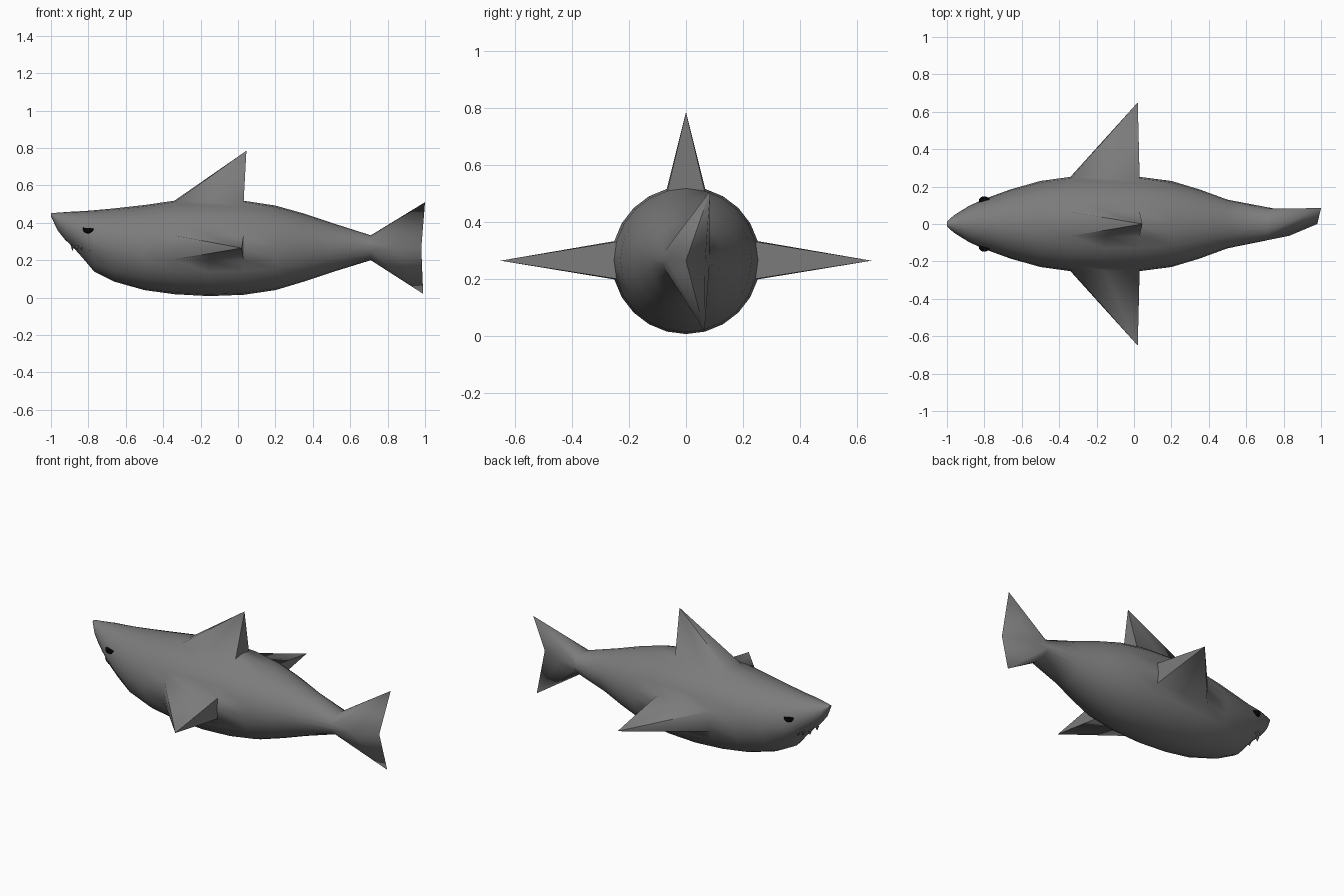
import bpy, bmesh, math
from mathutils import Vector

cube = bpy.data.objects.get("Cube")
if cube:
    bpy.data.objects.remove(cube, do_unlink=True)


def material(name, value):
    m = bpy.data.materials.new(name)
    m.use_nodes = True
    color = (value, value, value, 1)
    m.diffuse_color = color
    m.node_tree.nodes["Principled BSDF"].inputs["Base Color"].default_value = color
    return m


GREY = material("shark grey", 0.2)
BLACK = material("eye black", 0.002)
SIDES = 24
MID = 0.265


def finish(bm, name, mat, angle):
    bmesh.ops.recalc_face_normals(bm, faces=bm.faces)
    mesh = bpy.data.meshes.new(name)
    bm.to_mesh(mesh)
    bm.free()
    mesh.materials.append(mat)
    ob = bpy.data.objects.new(name, mesh)
    bpy.context.collection.objects.link(ob)
    bpy.ops.object.select_all(action="DESELECT")
    ob.select_set(True)
    bpy.context.view_layer.objects.active = ob
    bpy.ops.object.shade_smooth_by_angle(angle=math.radians(angle))
    return ob


# Body cross-sections: x, top, bottom, half width
STATIONS = [(-1, .452, .435, .012), (-.965, .454, .36, .045), (-.925, .457, .31, .07),
            (-.88, .46, .268, .098), (-.82, .463, .2, .125), (-.77, .467, .14, .145),
            (-.66, .477, .085, .185), (-.5, .495, .04, .23), (-.34, .518, .018, .252),
            (-.155, .525, .008, .26), (.03, .518, .015, .252), (.2, .492, .04, .23),
            (.35, .45, .085, .185), (.5, .4, .135, .13), (.71, .333, .2, .085)]
bm = bmesh.new()
rings = []
for x, top, bottom, w in STATIONS:
    ring = []
    for i in range(SIDES):
        a = math.tau * i / SIDES
        y = w * math.cos(a)
        z = (top + bottom) / 2 + (top - bottom) / 2 * math.sin(a)
        # Lower jaw sits slightly inside the upper lip
        if x < -.7 and z < .25:
            y *= .86
        ring.append(bm.verts.new((x, y, z)))
    rings.append(ring)
quads = {}
for r in range(len(rings) - 1):
    for i in range(SIDES):
        j = (i + 1) % SIDES
        quads[r, i] = bm.faces.new((rings[r][i], rings[r][j], rings[r + 1][j], rings[r + 1][i]))
bm.faces.new(rings[0])

# Fins drawn out of the body: side index and tip
fins = [(0, (.02, .65, MID)), (SIDES // 2, (.02, -.65, MID)), (SIDES // 4, (.045, 0, .785))]
for side, tip in fins:
    patch = [quads[r, i % SIDES] for r in (8, 9) for i in (side - 1, side)]
    boundary = [e for e in {e for f in patch for e in f.edges}
                if sum(f in patch for f in e.link_faces) == 1]
    bmesh.ops.delete(bm, geom=patch, context="FACES")
    apex = bm.verts.new(tip)
    for e in boundary:
        bm.faces.new((e.verts[0], e.verts[1], apex))

# Forked tail, its tips swung to one side
last = rings[-1]
half = SIDES // 2
last[0].co = (.83, .067, MID)
last[half].co = (.83, -.063, MID)
notch = bm.verts.new((.98, .0, MID))
for start, tip in ((0, (1, .085, .51)), (half, (.99, .065, .02))):
    apex = bm.verts.new(tip)
    for i in range(start, start + half):
        bm.faces.new((last[i], last[(i + 1) % SIDES], apex))
    for i in (0, half):
        bm.faces.new((last[i], notch, apex))
finish(bm, "shark_body", GREY, 60)

for sign, side in ((1, "left"), (-1, "right")):
    # Eye: lower half of a small ball with a slanted brow cut
    bm = bmesh.new()
    bmesh.ops.create_uvsphere(bm, u_segments=16, v_segments=10, radius=.03)
    bmesh.ops.bisect_plane(bm, geom=bm.verts[:] + bm.edges[:] + bm.faces[:], dist=1e-5,
                           plane_co=(0, 0, .006), plane_no=(.1, 0, 1), clear_outer=True)
    bmesh.ops.holes_fill(bm, edges=[e for e in bm.edges if e.is_boundary])
    bmesh.ops.scale(bm, vec=(1, .75, .8), verts=bm.verts)
    bmesh.ops.translate(bm, vec=(-.8, sign * .125, .367), verts=bm.verts)
    finish(bm, side + "_eye", BLACK, 40)

    # Row of pointed teeth along the lip
    bm = bmesh.new()
    for k in range(5):
        t = k / 4
        tooth = bmesh.ops.create_cone(bm, segments=6, radius1=.002, radius2=.012,
                                      depth=.026, cap_ends=True)
        place = Vector((-.885 + .095 * t, sign * (.035 + .078 * t ** .6), .266))
        bmesh.ops.translate(bm, vec=place, verts=tooth["verts"])
    finish(bm, side + "_teeth", GREY, 30)
